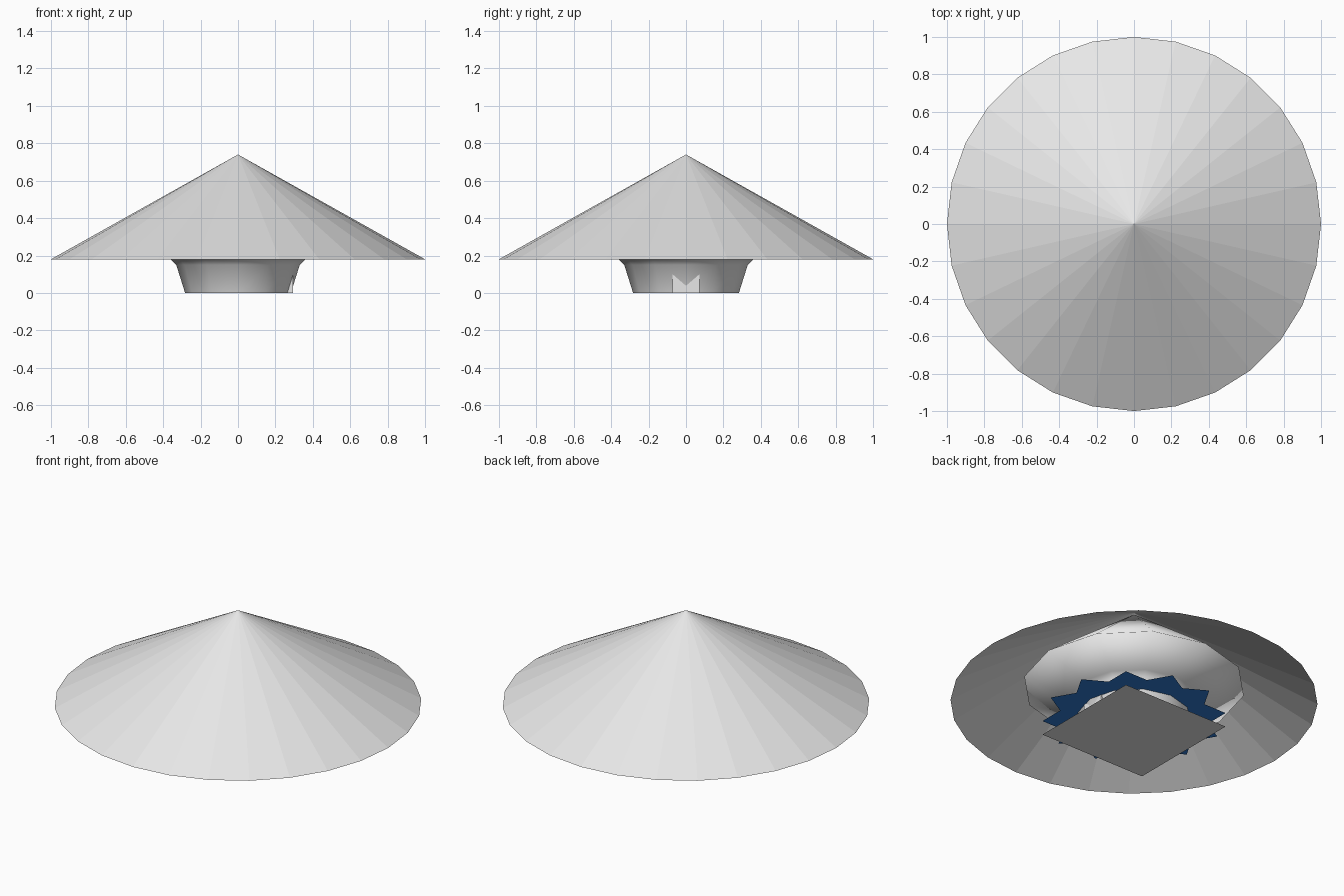
import bpy, bmesh, math
from mathutils import Matrix

if "Cube" in bpy.data.objects:
    bpy.data.objects.remove(bpy.data.objects["Cube"])


def material(name, rgb):
    m = bpy.data.materials.new(name)
    m.diffuse_color = (*rgb, 1)
    m.use_nodes = True
    m.node_tree.nodes["Principled BSDF"].inputs["Base Color"].default_value = m.diffuse_color
    return m


GREY = material("light grey", (0.8, 0.8, 0.8))
BLUE = material("water blue", (0.03, 0.2, 0.65))


def make_object(name, bm, mat):
    mesh = bpy.data.meshes.new(name)
    bm.to_mesh(mesh)
    bm.free()
    mesh.materials.append(mat)
    ob = bpy.data.objects.new(name, mesh)
    bpy.context.collection.objects.link(ob)
    return ob


def lathe(name, profile, sides, mat, smooth=False):
    """Revolve (radius, z) points around z; a zero radius closes to a point."""
    bm = bmesh.new()
    rings = []
    for r, z in profile:
        n = sides if r > 0 else 1
        rings.append([bm.verts.new((r * math.cos(i * math.tau / sides),
                                    r * math.sin(i * math.tau / sides), z))
                      for i in range(n)])
    for a, b in zip(rings, rings[1:]):
        for i in range(sides):
            j = (i + 1) % sides
            if len(b) == 1:
                bm.faces.new((a[i], a[j], b[0]))
            else:
                bm.faces.new((a[i], a[j], b[j], b[i]))
    for f in bm.faces:
        f.smooth = smooth
    return make_object(name, bm, mat)


def sheet(name, half, z, turn, mat):
    """Flat square sheet turned about z."""
    bm = bmesh.new()
    bmesh.ops.create_grid(bm, x_segments=1, y_segments=1, size=half,
                          matrix=Matrix.Translation((0, 0, z)) @ Matrix.Rotation(turn, 4, 'Z'))
    return make_object(name, bm, mat)


# Wide faceted roof, open underneath
lathe("roof", [(1.0, 0.18), (0, 0.74)], 28, GREY)

# Round wall flaring into the hidden upper body and its inner cone
lathe("body", [(0.283, 0), (0.33, 0.15), (0.36, 0.178), (0.607, 0.28), (0, 0.73)],
      12, GREY, smooth=True)

# Ground sheet
sheet("base_sheet", 0.354, 0.0, 0, GREY)

# Star of three turned blue sheets
for k in range(3):
    sheet(f"blue_sheet_{k + 1}", 0.354, 0.085 + 0.0005 * k, math.radians(30 * k), BLUE)

# Small door block poking through the wall on the right side
bm = bmesh.new()
bmesh.ops.create_cube(bm, size=1, matrix=Matrix.Translation((0.27, 0, 0.05))
                      @ Matrix.Diagonal((0.05, 0.145, 0.10, 1)))
make_object("door_block", bm, GREY)
